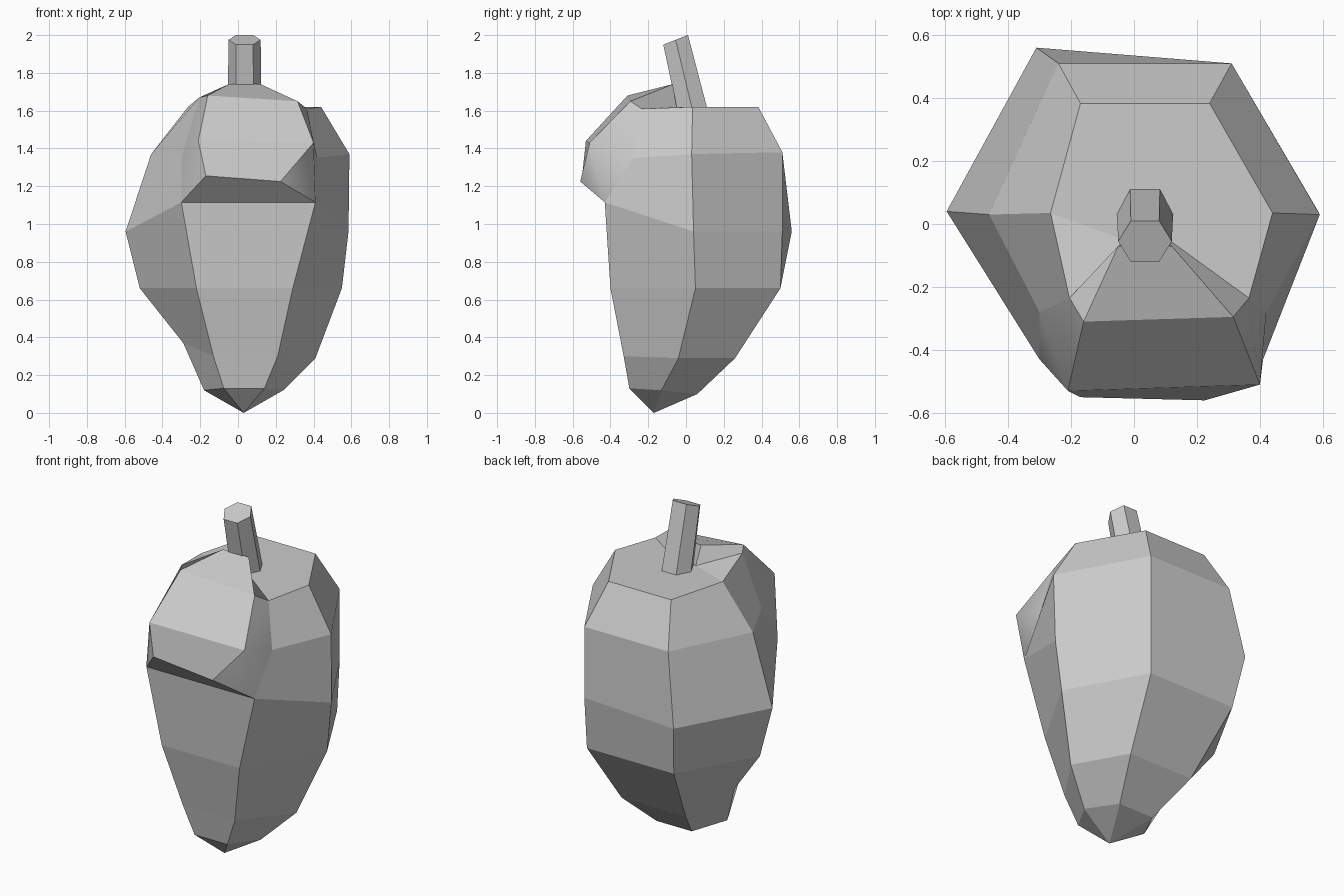
import bpy, bmesh
from mathutils import Vector

if "Cube" in bpy.data.objects:
    bpy.data.objects.remove(bpy.data.objects["Cube"])


def finish(name, bm):
    bmesh.ops.recalc_face_normals(bm, faces=bm.faces[:])
    me = bpy.data.meshes.new(name)
    bm.to_mesh(me)
    bm.free()
    ob = bpy.data.objects.new(name, me)
    bpy.context.collection.objects.link(ob)
    return ob


def bridge(bm, a, b, skip=()):
    n = len(a)
    for i in range(n):
        if i not in skip:
            j = (i + 1) % n
            bm.faces.new((a[i], a[j], b[j], b[i]))


# Six-sided body: each level has a front, side and back pair (x left, x right, y, z)
levels = [
    ((-.075, .14, -.30, .13), (-.18, .24, -.13, .12), (-.08, .15, .06, .10)),
    ((-.13, .21, -.33, .30), (-.29, .41, -.04, .29), (-.18, .24, .26, .29)),
    ((-.22, .29, -.40, .66), (-.52, .55, .05, .66), (-.27, .30, .50, .66)),
    ((-.30, .41, -.43, 1.115), (-.595, .585, .04, .96), (-.31, .31, .51, .96)),
    ((-.30, .42, -.28, 1.35), (-.46, .59, .03, 1.37), (-.24, .31, .51, 1.38)),
    ((-.205, .365, -.235, 1.61), (-.265, .44, .035, 1.62), (-.17, .24, .383, 1.62)),
]
bm = bmesh.new()
rings = []
for f, s, b in levels:
    pts = [(f[0], *f[2:]), (f[1], *f[2:]), (s[1], *s[2:]),
           (b[1], *b[2:]), (b[0], *b[2:]), (s[0], *s[2:])]
    rings.append([bm.verts.new(p) for p in pts])
# Irregular corners
rings[1][5].co.z = .37
rings[3][4].co.y = .56
rings[5][0].co.z = 1.67

for k in range(5):
    bridge(bm, rings[k], rings[k + 1], skip=(0,) if k >= 3 else ())
tip = bm.verts.new((.03, -.17, 0))
for i in range(6):
    bm.faces.new((tip, rings[0][(i + 1) % 6], rings[0][i]))

# Top, running up to the foot of the stem
foot = [bm.verts.new((x, -.05, 1.62)) for x in (-.03, .11)]
top = rings[5]
bm.faces.new((top[5], top[0], foot[0]))
bm.faces.new((foot[0], foot[1], top[1], top[2], top[3], top[4], top[5]))

# Front bulge: rows of (left point, right point)
rows = [
    ((-.17, -.55, 1.255), (.225, -.56, 1.225)),
    ((-.21, -.53, 1.44), (.40, -.51, 1.43)),
    ((-.16, -.31, 1.68), (.315, -.295, 1.65)),
    ((-.05, -.07, 1.74), (.12, -.07, 1.74)),
]
bulge = [rings[3][:2]] + [[bm.verts.new(p) for p in r] for r in rows]
for a, b in zip(bulge, bulge[1:]):
    bm.faces.new((a[0], a[1], b[1], b[0]))
bm.faces.new((bulge[4][0], bulge[4][1], foot[1], foot[0]))
for s in (0, 1):
    c = [r[s] for r in bulge]
    p5, p6 = rings[4][s], rings[5][s]
    flank = [(c[0], c[1], c[2]), (c[0], c[2], p5), (c[2], c[3], p6, p5)]
    for vs in flank:
        bm.faces.new(vs).smooth = True
    bm.faces.new((c[3], c[4], foot[s], p6))
finish("body", bm)

# Leaning six-sided stem with a slanted cut
bm = bmesh.new()
hexagon = [(-.045, -.075), (.045, -.075), (.085, 0), (.045, .075), (-.045, .075), (-.085, 0)]
low = [bm.verts.new((.035 + x * 1.05, .03 + y * 1.07, 1.62)) for x, y in hexagon]
high = [bm.verts.new((.035 + x, -.055 + y * .87, 1.975 + y * .34)) for x, y in hexagon]
bridge(bm, low, high)
bm.faces.new(low[::-1])
bm.faces.new(high)
finish("stem", bm)
